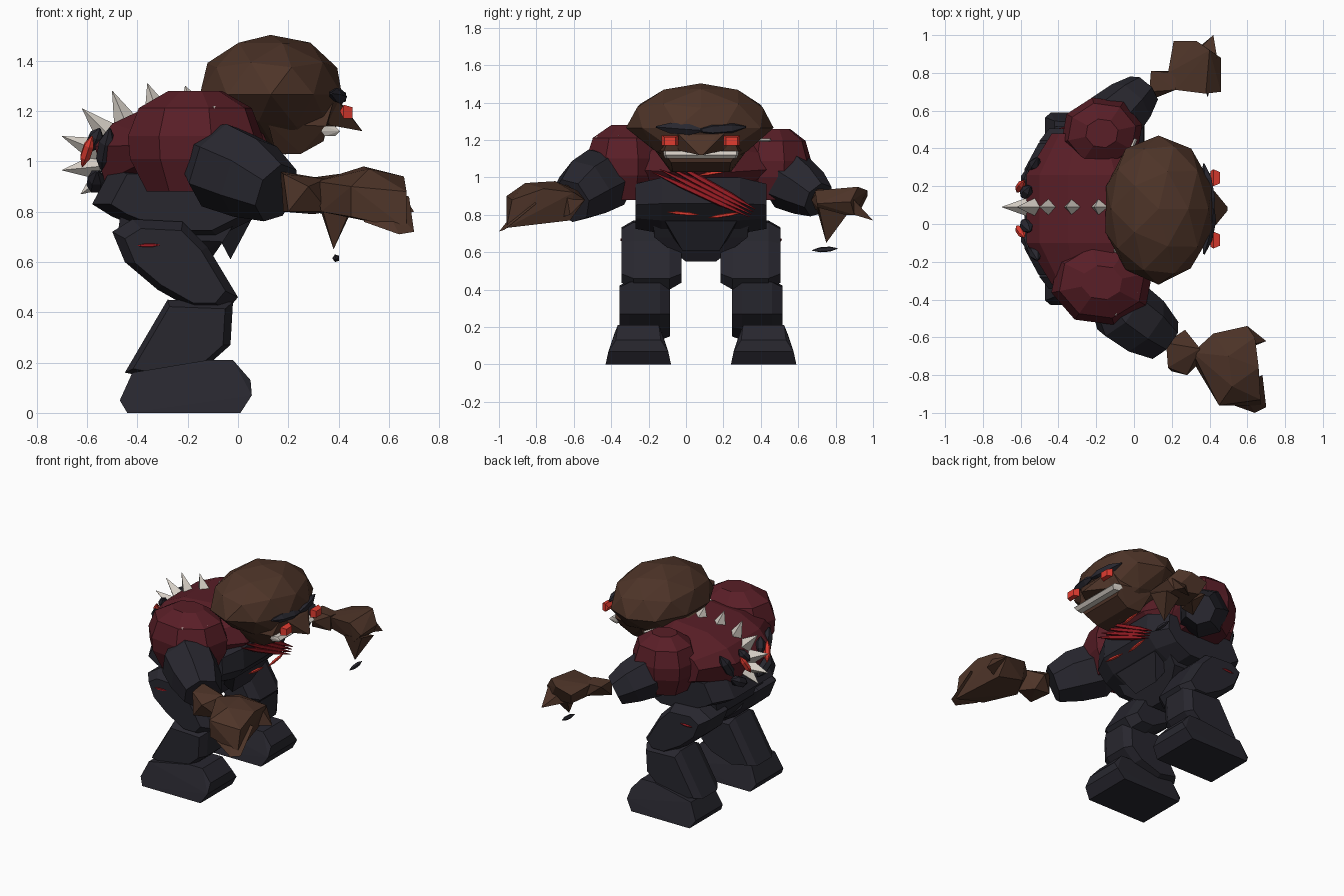
import bpy, bmesh, math, random
from mathutils import Vector

random.seed(4)
CY = 0.08  # body symmetry plane


def mat(name, c):
    m = bpy.data.materials.new(name)
    m.diffuse_color = (*c, 1)
    return m


BROWN = mat("brown", (0.075, 0.034, 0.021))
MAROON = mat("maroon", (0.1, 0.013, 0.02))
DARK = mat("dark", (0.021, 0.02, 0.028))
BONE = mat("bone", (0.68, 0.63, 0.57))
RED = mat("red", (0.75, 0.045, 0.03))
BLOOD = mat("deep_red", (0.33, 0.012, 0.018))


def finish(name, bm, m):
    bmesh.ops.recalc_face_normals(bm, faces=bm.faces)
    me = bpy.data.meshes.new(name)
    bm.to_mesh(me)
    bm.free()
    me.materials.append(m)
    ob = bpy.data.objects.new(name, me)
    bpy.context.collection.objects.link(ob)
    return ob


def hull(name, pts, m):
    bm = bmesh.new()
    for p in pts:
        bm.verts.new(p)
    r = bmesh.ops.convex_hull(bm, input=bm.verts)
    junk = [g for g in r["geom_interior"] if isinstance(g, bmesh.types.BMVert)]
    bmesh.ops.delete(bm, geom=junk, context='VERTS')
    return finish(name, bm, m)


def both(name, pts, y, m):
    # hull of (x, half width, z) points mirrored across the plane at y
    return hull(name, [(x, y + s * w, z) for x, w, z in pts for s in (-1, 1)], m)


def pod(name, prof, y, half, m, k=0.75, core=0.55):
    # xz profile thickened in y with bevelled sides
    cx = sum(p[0] for p in prof) / len(prof)
    cz = sum(p[1] for p in prof) / len(prof)
    pts = [(x, half * core, z) for x, z in prof]
    pts += [(cx + (x - cx) * k, half, cz + (z - cz) * k) for x, z in prof]
    return both(name, pts, y, m)


def blob(name, c, s, m, sub=1, jit=0.0, shape=None):
    bm = bmesh.new()
    bmesh.ops.create_icosphere(bm, subdivisions=sub, radius=1)
    for v in bm.verts:
        p = v.co * (1 + random.uniform(-jit, jit))
        if shape:
            p = shape(p)
        v.co = Vector(c) + Vector((p.x * s[0], p.y * s[1], p.z * s[2]))
    return finish(name, bm, m)


def limb(name, secs, m, n=7):
    # tapered tube through (centre, radius) sections
    bm = bmesh.new()
    d = (Vector(secs[-1][0]) - Vector(secs[0][0])).normalized()
    q = d.to_track_quat('Z', 'Y')
    rings = []
    for c, r in secs:
        ring = []
        for i in range(n):
            a = 2 * math.pi * i / n
            ring.append(bm.verts.new(Vector(c) + q @ Vector((r * math.cos(a), r * math.sin(a), 0))))
        rings.append(ring)
    for a, b in zip(rings, rings[1:]):
        for i in range(n):
            bm.faces.new((a[i], a[(i + 1) % n], b[(i + 1) % n], b[i]))
    bm.faces.new(rings[0])
    bm.faces.new(rings[-1])
    return finish(name, bm, m)


def streak(name, p, q, r, m, n=5):
    p, q = Vector(p), Vector(q)
    return limb(name, [(p, r * .15), (p.lerp(q, .3), r), (p.lerp(q, .7), r), (q, r * .15)], m, n)


# head: wide dome narrowing forward into the jaw
def skull(p):
    if p.z < 0:
        p.y *= 1 + 0.45 * p.z
        p.x = p.x * (1 + 0.2 * p.z) - 0.2 * p.z
    p.x = min(p.x, 0.96)
    return p


blob("head", (0.13, CY, 1.265), (0.295, 0.395, 0.24), BROWN, 2, 0.02, skull)
both("jaw", [(.38, .16, 1.24), (.35, .2, 1.14), (.34, .16, 1.08), (.25, .15, 1.03), (.15, .16, 1.03),
             (.12, .25, 1.15)], CY, BROWN)
both("nose", [(.38, .15, 1.26), (.42, .08, 1.22), (.495, .01, 1.12), (.36, .12, 1.145)], CY, BROWN)
blob("neck", (-0.02, CY, 1.18), (0.18, 0.2, 0.12), BROWN)

# face details
both("teeth", [(.33, .2, 1.12), (.345, .2, 1.14), (.385, .19, 1.14), (.405, .19, 1.12), (.385, .18, 1.1),
               (.345, .19, 1.1)], CY, BONE)
for s in (-1, 1):
    both("eye", [(.405, .035, 1.2), (.42, .045, 1.17), (.42, .045, 1.225), (.455, .03, 1.17),
                 (.455, .03, 1.215)], CY + s * .165, RED)
    streak("brow", (0.42, CY - s * .02, 1.25), (0.37, CY + s * .24, 1.27), .03, DARK)

# torso and hips
pod("upper_torso", [(-.57, 1.06), (-.5, 1.15), (-.35, 1.22), (-.1, 1.24), (.08, 1.15), (.14, 1.03),
                    (.08, .97), (-.35, .86), (-.53, .92)], CY, .40, MAROON, .6, .45)
pod("belly", [(-.5, .98), (-.58, .83), (-.5, .78), (-.3, .7), (-.08, .7), (.06, .77), (.14, .86),
              (.13, 1.0)], CY, .35, DARK, .8, .6)
both("pelvis", [(-.46, .27, .84), (-.48, .25, .7), (-.35, .08, .55), (-.15, .08, .55), (-.06, .25, .68),
                (.04, .26, .84)], CY, DARK)
both("hip_flap", [(-.12, .22, .78), (.06, .2, .78), (-.03, .1, .61)], CY, DARK)

# legs, mirrored
for s in (-1, 1):
    pod("thigh", [(-.5, .72), (-.42, .77), (-.22, .76), (-.12, .66), (0, .46), (-.05, .4), (-.16, .4),
                  (-.32, .49), (-.45, .6)], CY + s * .265, .16, DARK, .8, .6)
    pod("shin", [(-.28, .45), (-.02, .44), (-.03, .27), (-.12, .19), (-.3, .13), (-.45, .16), (-.4, .22)],
        CY + s * .3, .135, DARK, .85, .6)
    both("foot", [(-.44, .175, 0), (.01, .175, 0), (-.47, .15, .05), (.055, .16, .07), (.05, .12, .13),
                  (-.02, .11, .21), (-.12, .11, .21), (-.42, .13, .16)], CY + s * .335, DARK)
    streak("thigh_mark", (-.4, CY + s * .425, .665), (-.31, CY + s * .425, .668), .008, BLOOD)


# faceted shoulder pads
def shoulder(c, s):
    pts = []
    for rr, z in ((.4, 1), (.84, .66), (1, .1), (.97, -.35), (.72, -1)):
        for i in range(8):
            a = math.pi * (i + .3) / 4
            pts.append((c[0] + s[0] * rr * math.cos(a), c[1] + s[1] * rr * math.sin(a), c[2] + s[2] * z))
    hull("shoulder", pts, MAROON)


shoulder((-.17, -.31, 1.08), (.275, .23, .2))
shoulder((-.17, .48, 1.07), (.22, .195, .19))
# pale rim trim on the pads
for p, q in (((-.17, -.1, 1.22), (-.05, -.17, 1.22)), ((.02, -.36, 1.215), (-.1, -.48, 1.21)),
             ((-.16, .61, 1.2), (-.05, .55, 1.205)), ((-.04, .34, 1.2), (.01, .45, 1.2))):
    limb("shoulder_trim", [(p, .009), (q, .009)], BONE, 4)

# upper arms
limb("near_arm", [((-.13, -.38, 1.02), .13), ((-.07, -.45, .985), .18), ((.05, -.54, .935), .17),
                  ((.155, -.615, .875), .125)], DARK)
limb("far_arm", [((-.16, .5, 1.02), .13), ((-.11, .55, .985), .165), ((-.02, .64, .93), .14),
                 ((.05, .71, .88), .1)], DARK)

# near forearm and hand
hull("near_wrist", [(.17, -.63, .96), (.18, -.76, .95), (.18, -.62, .8), (.2, -.78, .8), (.27, -.56, .88),
                    (.35, -.66, .93), (.36, -.72, .8), (.28, -.8, .9), (.3, -.62, .79)], BROWN)
hull("near_hand", [(.31, -.68, .92), (.33, -.76, .8), (.42, -.58, .93), (.5, -.7, .98), (.6, -.54, .88),
                   (.64, -.6, .92), (.66, -.76, .94), (.67, -.93, .88), (.45, -.96, .9), (.52, -.86, .97),
                   (.45, -.95, .78), (.67, -.96, .73), (.6, -.62, .77), (.42, -.6, .8)], BROWN)
hull("near_fingers", [(.55, -.85, .9), (.68, -.8, .86), (.7, -.97, .72), (.64, -1.0, .71), (.5, -.95, .76)],
     BROWN)
hull("near_thumb", [(.6, -.54, .88), (.62, -.64, .92), (.6, -.66, .79), (.7, -.62, .8)], BROWN)

# far forearm and hand
hull("far_wrist", [(.08, .7, .94), (.09, .81, .93), (.09, .69, .83), (.12, .67, .88), (.22, .71, .93),
                   (.22, .8, .92), (.21, .72, .82), (.2, .81, .84)], BROWN)
hull("far_hand", [(.18, .8, .92), (.21, .97, .9), (.22, .71, .92), (.33, .97, .93), (.4, .92, .95),
                  (.46, .88, .87), (.46, .7, .86), (.38, .69, .93), (.2, .74, .83), (.24, .93, .82),
                  (.42, .9, .8), (.4, .71, .8)], BROWN)
hull("far_thumb", [(.33, .7, .83), (.46, .71, .84), (.45, .86, .8), (.33, .84, .8), (.38, .75, .65)], BROWN)
hull("far_finger", [(.3, .88, .9), (.44, .88, .9), (.42, .9, .8), (.3, .9, .8), (.42, 1.0, .77)], BROWN)
streak("claw", (.39, .675, .61), (.39, .81, .62), .014, DARK)

# back spikes: base to tip in the symmetry plane
for b, t in (((-.18, 1.21), (-.21, 1.3)), ((-.32, 1.19), (-.36, 1.31)), ((-.44, 1.14), (-.5, 1.28)),
             ((-.51, 1.1), (-.62, 1.21)), ((-.55, 1.04), (-.7, 1.1)), ((-.55, .98), (-.7, .965)),
             ((-.53, .94), (-.625, .87))):
    limb("spike", [((b[0], CY + .01, b[1]), .055), ((t[0], CY + .01, t[1]), .001)], BONE, 4)

# growths on the back
for s in (-1, 1):
    streak("back_scale", (-.51, CY + s * .27, 1.13), (-.54, CY + s * .17, .96), .035, DARK, 6)
    streak("back_scale", (-.56, CY + s * .22, .96), (-.57, CY + s * .06, .88), .035, DARK, 6)
    streak("back_scale", (-.55, CY + s * .12, 1.13), (-.59, CY + s * .06, 1.04), .03, DARK, 6)
    streak("back_wound", (-.58, CY + s * .15, 1.1), (-.62, CY + s * .09, .98), .022, RED, 6)

# chest gashes
for i in range(4):
    o = .014 * (i - 1.5)
    streak("chest_gash", (.15, -.18 + .04 * i, 1.05 + o), (.165, .34 + .01 * i, .81 + o), .016, BLOOD)
streak("small_gash", (.15, -.1, .815), (.15, .07, .8), .01, RED)
streak("small_gash", (.15, .12, .785), (.15, .29, .81), .01, RED)
streak("small_gash", (.15, .06, 1.01), (.15, .24, 1.04), .01, RED)
